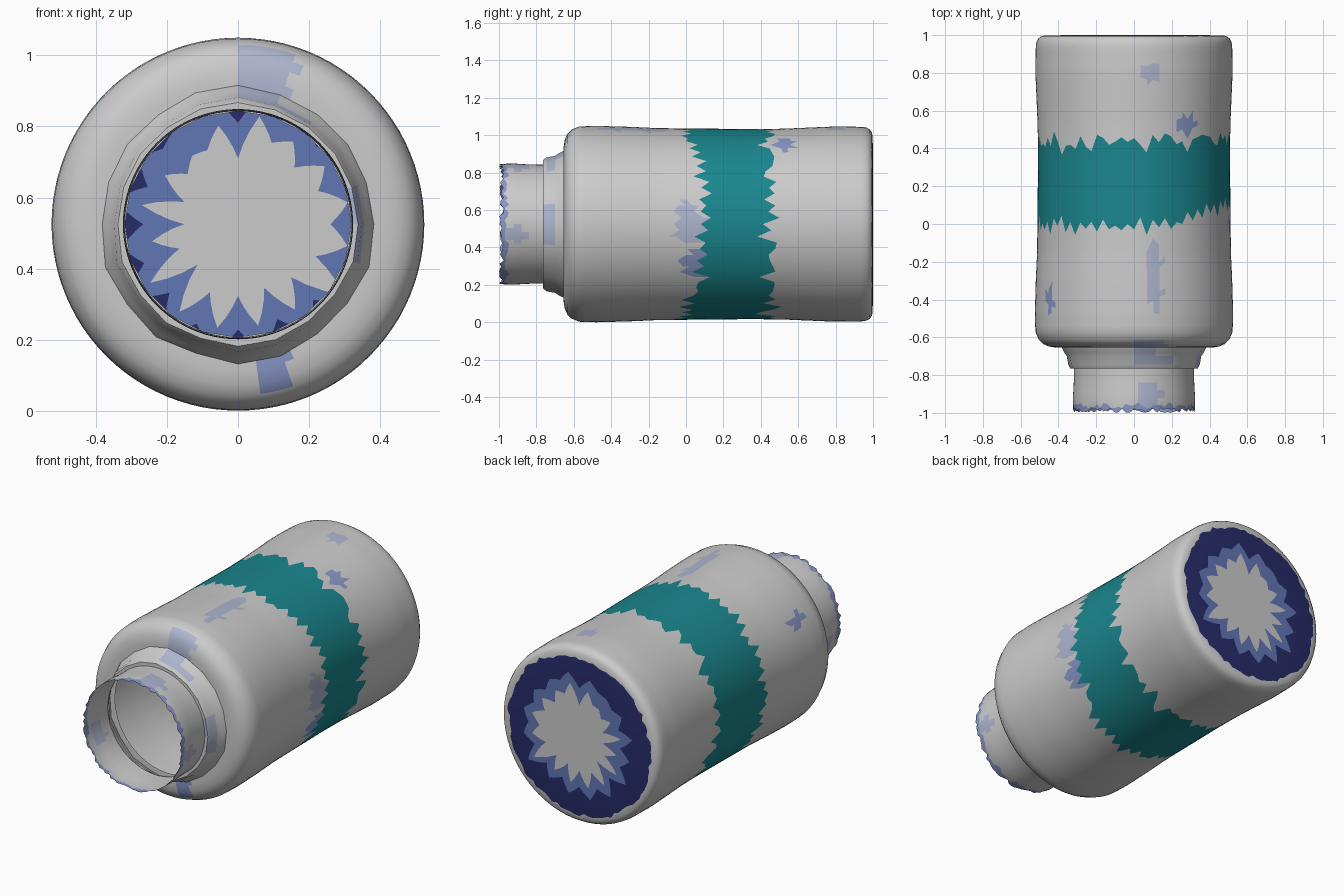
import bpy, bmesh, math, random

if "Cube" in bpy.data.objects:
    bpy.data.objects.remove(bpy.data.objects["Cube"])

random.seed(7)
SEG = 96
CZ = 0.525          # height of the bottle's axis


def mat(name, rgb):
    m = bpy.data.materials.new(name)
    m.diffuse_color = (*rgb, 1)
    m.use_nodes = True
    m.node_tree.nodes["Principled BSDF"].inputs["Base Color"].default_value = m.diffuse_color
    return m


MATS = [mat("off_white", (0.70, 0.67, 0.67)), mat("teal", (0.01, 0.24, 0.27)),
        mat("navy", (0.02, 0.025, 0.14)), mat("mid_blue", (0.12, 0.18, 0.46)),
        mat("pale_blue", (0.42, 0.46, 0.62)), mat("smudge_blue", (0.25, 0.31, 0.58))]
WHITE, TEAL, NAVY, MID, PALE, SMUDGE = range(6)


def loft(name, rings, mats, seg=SEG, cap=None, angle=40):
    """Skin rings of (y, radius) per segment; mats holds one slot per strip."""
    bm = bmesh.new()
    loops = []
    for ring in rings:
        loop = []
        for i, (y, r) in enumerate(ring):
            a = math.tau * i / seg
            loop.append(bm.verts.new((r * math.cos(a), y, CZ + r * math.sin(a))))
        loops.append(loop)
    for a, b, m in zip(loops, loops[1:], mats):
        for i in range(seg):
            j = (i + 1) % seg
            bm.faces.new((a[i], a[j], b[j], b[i])).material_index = m
    if cap is not None:
        centre = bm.verts.new((0, rings[-1][0][0], CZ))
        for i in range(seg):
            f = bm.faces.new((loops[-1][i], loops[-1][(i + 1) % seg], centre))
            f.material_index = cap
    bmesh.ops.recalc_face_normals(bm, faces=bm.faces)
    mesh = bpy.data.meshes.new(name)
    bm.to_mesh(mesh)
    bm.free()
    for m in MATS:
        mesh.materials.append(m)
    ob = bpy.data.objects.new(name, mesh)
    bpy.context.collection.objects.link(ob)
    bpy.ops.object.select_all(action='DESELECT')
    ob.select_set(True)
    bpy.context.view_layer.objects.active = ob
    bpy.ops.object.shade_smooth_by_angle(angle=math.radians(angle))
    return ob


def flat(y, r, seg=SEG):
    return [(y, r)] * seg


def smudge(ob, patches):
    """Tint faces inside ellipses given as (angle, y, half angle, half length, slot)."""
    for f in ob.data.polygons:
        x, y, z = f.center
        if math.hypot(x, z - CZ) < 0.3:
            continue
        a = math.degrees(math.atan2(z - CZ, x))
        for pa, py, ha, hy, slot in patches:
            da = (a - pa + 180) % 360 - 180
            if (da / ha) ** 2 + ((y - py) / hy) ** 2 < random.uniform(0.6, 1.2) \
                    and f.material_index == WHITE:
                f.material_index = slot


# Main body wall: gently waisted radius along the axis
WALL = [(-0.57, 0.522), (-0.48, 0.525), (-0.30, 0.520), (-0.15, 0.513), (0.05, 0.511),
        (0.35, 0.508), (0.52, 0.510), (0.66, 0.516), (0.80, 0.522), (0.94, 0.520)]


def radius(y):
    for (y0, r0), (y1, r1) in zip(WALL, WALL[1:]):
        if y <= y1:
            return r0 + (r1 - r0) * (y - y0) / (y1 - y0)
    return WALL[-1][1]


# Ragged edges of the teal band
lo, hi = [], []
for i in range(SEG):
    c = max(0, math.cos(math.tau * i / SEG))
    spike = (1 if i % 2 else -1) * random.uniform(0, 0.055)
    lo.append(-0.01 + 0.12 * c * c + spike + random.uniform(-0.02, 0.02))
    hi.append(0.43 + 0.02 * c + spike * random.choice((1, -1)) + random.uniform(-0.025, 0.025))

# Shoulder
rings = [flat(*p) for p in [(-0.652, 0.35), (-0.655, 0.41), (-0.648, 0.452), (-0.635, 0.482),
                            (-0.612, 0.505)]]
mats = [WHITE] * 5
# Wall strips: plain, teal band, plain
for start, end, n, slot in (([-0.57] * SEG, lo, 18, WHITE), (lo, hi, 10, TEAL),
                            (hi, [0.94] * SEG, 16, WHITE)):
    for k in range(n):
        ys = [s + (e - s) * k / n for s, e in zip(start, end)]
        rings.append([(y, radius(y)) for y in ys])
        mats.append(slot)
# Rounded base edge
rings += [flat(*p) for p in [(0.94, 0.520), (0.965, 0.516), (0.983, 0.506), (0.994, 0.490)]]
mats += [WHITE] * 4
# Flat base: ragged dark ring around a pale star
keys = [random.uniform(-0.02, 0.07) if k % 2 else random.uniform(-0.10, -0.02) for k in range(32)]
outer, inner, star = [], [], []
for i in range(SEG):
    c = math.cos(math.tau * i / SEG)
    k, t = divmod(i, 3)
    j = keys[k] + (keys[(k + 1) % 32] - keys[k]) * t / 3
    outer.append((0.998, 0.465 + random.uniform(-0.012, 0.012)))
    inner.append((1.0, 0.345 + 0.03 * c + j * 0.7))
    star.append((1.0, 0.27 + 0.05 * c + j))
rings += [outer, inner, star, [(1.0, r * 0.5) for _, r in star]]
mats += [NAVY, MID, WHITE]
body = loft("bottle_body", rings, mats, cap=WHITE)
smudge(body, [(57, 0.52, 7, 0.05, SMUDGE), (148, -0.40, 4, 0.09, SMUDGE),
              (78, -0.28, 5, 0.2, PALE), (80, 0.80, 6, 0.06, PALE),
              (0, 0.02, 14, 0.07, PALE), (-25, 0.04, 9, 0.07, SMUDGE),
              (80, -0.645, 12, 0.03, PALE), (-75, -0.65, 7, 0.02, SMUDGE)])

# Collar: coarse, slightly uneven stepped ring under the neck
CS = 20
jit = [random.uniform(-0.008, 0.008) for _ in range(CS)]
collar_rings = [[(y, r + j * w) for j in jit] for y, r, w in
                [(-0.765, 0.318, 0), (-0.765, 0.340, 0.5), (-0.745, 0.352, 1), (-0.70, 0.360, 1),
                 (-0.68, 0.374, 1), (-0.65, 0.388, 1)]]
collar = loft("collar", collar_rings, [WHITE] * 5, seg=CS)
smudge(collar, [(0, -0.73, 25, 0.04, PALE), (75, -0.7, 14, 0.05, PALE)])

# Neck: open thin tube with an uneven, blue-stained lip
lip = [(-0.985 + random.uniform(-0.015, 0.012), 0.321) for _ in range(SEG)]
stain = [(-0.965 + random.uniform(-0.012, 0.02), 0.323) for _ in range(SEG)]
neck_rings = [lip, stain] + [flat(y, r) for y, r in
                             [(-0.92, 0.324), (-0.88, 0.321), (-0.84, 0.319), (-0.80, 0.318),
                              (-0.765, 0.318)]]
neck = loft("neck", neck_rings, [SMUDGE] + [WHITE] * 5)
smudge(neck, [(75, -0.90, 14, 0.07, PALE), (-10, -0.90, 10, 0.05, PALE),
              (200, -0.88, 12, 0.06, PALE)])
